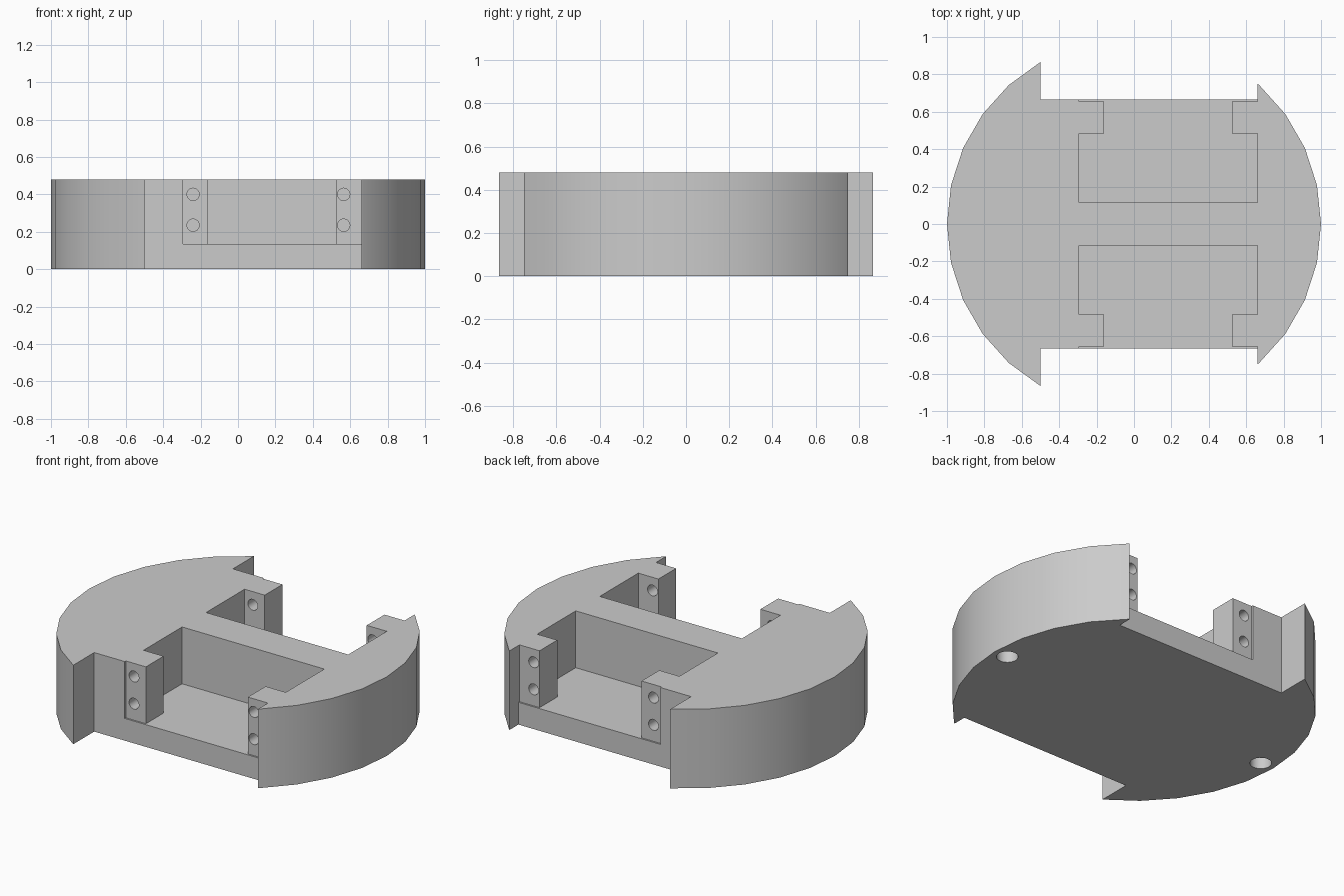
import bpy
import bmesh
from math import sin, cos, radians
from mathutils import Matrix

HEIGHT, FLOOR = 0.48, 0.135
LEFT, RIGHT, EDGE = -0.5, 0.66, 0.665
POCKET_X = -0.295

cube = bpy.data.objects.get("Cube")
if cube:
    bpy.data.objects.remove(cube, do_unlink=True)

grey = bpy.data.materials.new("plain grey")
grey.use_nodes = True
color = (0.6, 0.6, 0.6, 1)
grey.diffuse_color = color
grey.node_tree.nodes["Principled BSDF"].inputs["Base Color"].default_value = color


def new_object(name, bm):
    bmesh.ops.recalc_face_normals(bm, faces=bm.faces[:])
    mesh = bpy.data.meshes.new(name)
    bm.to_mesh(mesh)
    bm.free()
    mesh.materials.append(grey)
    obj = bpy.data.objects.new(name, mesh)
    bpy.context.collection.objects.link(obj)
    return obj


def prism(name, outline, z0, z1):
    bm = bmesh.new()
    face = bm.faces.new([bm.verts.new((x, y, z0)) for x, y in outline])
    top = bmesh.ops.extrude_face_region(bm, geom=[face])["geom"]
    verts = [v for v in top if isinstance(v, bmesh.types.BMVert)]
    bmesh.ops.translate(bm, verts=verts, vec=(0, 0, z1 - z0))
    return new_object(name, bm)


def cylinder(name, radius, depth, center, along_y=False):
    bm = bmesh.new()
    matrix = Matrix.Translation(center)
    if along_y:
        matrix = matrix @ Matrix.Rotation(radians(90), 4, "X")
    bmesh.ops.create_cone(bm, cap_ends=True, segments=24, radius1=radius,
                          radius2=radius, depth=depth, matrix=matrix)
    return new_object(name, bm)


def arc(start, stop):
    return [(cos(radians(a)), sin(radians(a))) for a in range(start, stop + 1, 12)]


# Round chassis with a straight recess on the front and back
tip = 0.75
outline = [(RIGHT, -EDGE), (RIGHT, -tip)] + arc(-48, 48) + [(RIGHT, tip), (RIGHT, EDGE),
           (LEFT, EDGE)] + arc(120, 240) + [(LEFT, -EDGE)]
chassis = prism("chassis", outline, 0, HEIGHT)

# Motor pockets, leaving two mounting posts in each
pocket = [(POCKET_X, 0.115), (RIGHT, 0.115), (RIGHT, 0.485), (0.525, 0.485),
          (0.525, 0.655), (RIGHT, 0.655), (RIGHT, 0.7), (POCKET_X, 0.7),
          (POCKET_X, 0.655), (-0.16, 0.655), (-0.16, 0.485), (POCKET_X, 0.485)]
cutters = []
for side in (-1, 1):
    cutters.append(prism("pocket_cutter", [(x, side * y) for x, y in pocket], FLOOR, 0.6))
    # Screw holes through the posts
    for x in (-0.24, 0.565):
        for z in (0.235, 0.40):
            cutters.append(cylinder("screw_hole_cutter", 0.033, 0.24,
                                    (x, side * 0.57, z), along_y=True))
    # Round socket in the underside
    cutters.append(cylinder("socket_cutter", 0.06, 0.3, (side * 0.91, 0, 0)))

bpy.ops.object.select_all(action="DESELECT")
chassis.select_set(True)
bpy.context.view_layer.objects.active = chassis
for cutter in cutters:
    mod = chassis.modifiers.new("cut", "BOOLEAN")
    mod.operation = "DIFFERENCE"
    mod.solver = "EXACT"
    mod.object = cutter
    bpy.ops.object.modifier_apply(modifier=mod.name)
    bpy.data.objects.remove(cutter, do_unlink=True)

bpy.ops.object.shade_smooth_by_angle(angle=radians(30))
